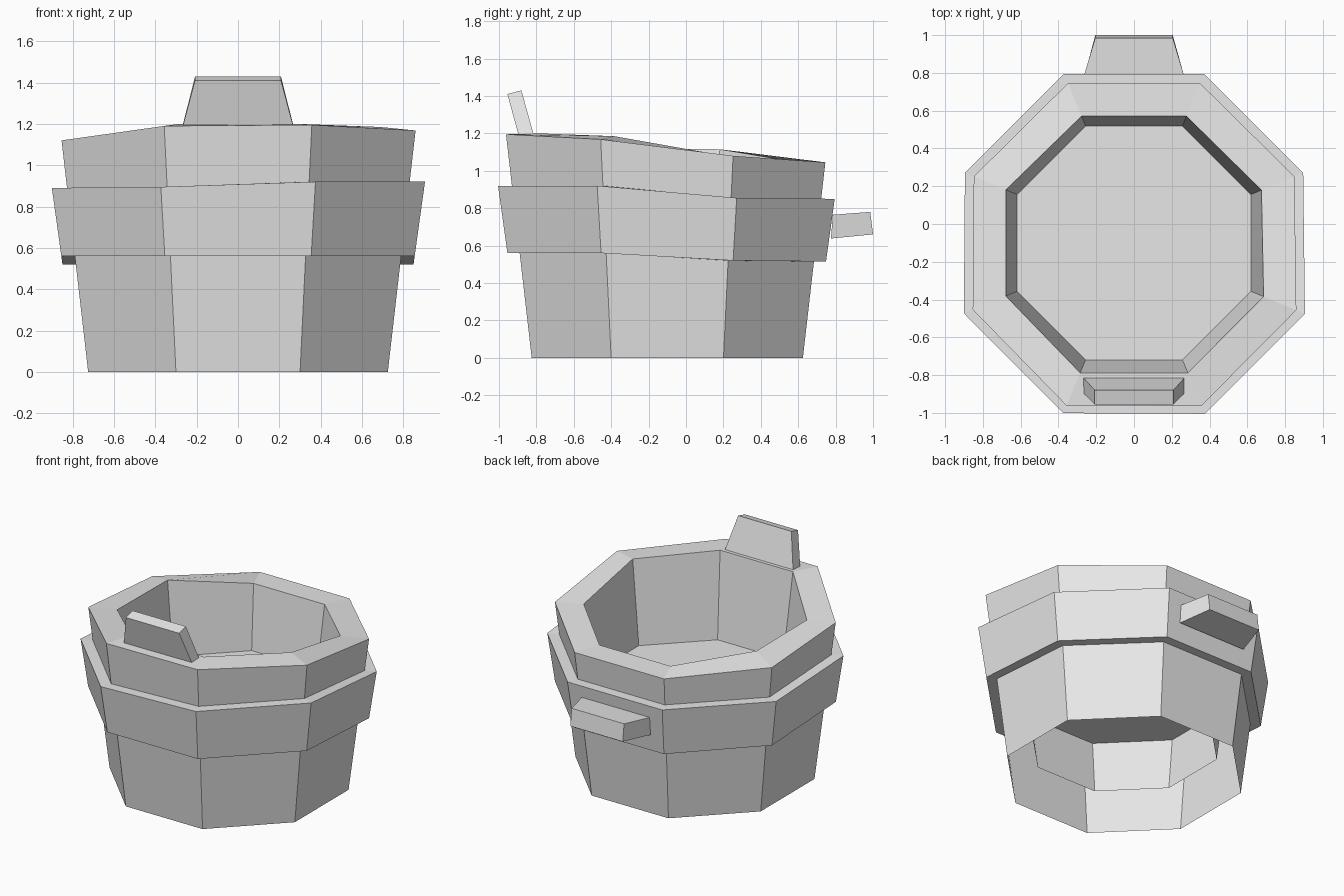
import bpy, math

if "Cube" in bpy.data.objects:
    bpy.data.objects.remove(bpy.data.objects["Cube"])

CY = -0.1  # tub axis sits slightly forward of centre because of the rear handle

grey = bpy.data.materials.new("plain_grey")
grey.diffuse_color = (0.8, 0.8, 0.8, 1)
grey.use_nodes = True
grey.node_tree.nodes["Principled BSDF"].inputs["Base Color"].default_value = grey.diffuse_color


def make(name, verts, faces):
    me = bpy.data.meshes.new(name)
    me.from_pydata(verts, [], faces)
    me.materials.append(grey)
    me.update()
    ob = bpy.data.objects.new(name, me)
    bpy.context.collection.objects.link(ob)
    return ob


def ring(base, slope, heights):
    """Octagon whose flat-to-centre distance grows with height; corners run from right-back anticlockwise."""
    if not isinstance(heights, (list, tuple)):
        heights = [heights] * 8
    pts = []
    for k, z in enumerate(heights):
        a = math.radians(22.5 + 45 * k)
        r = (base + slope * z) / math.cos(math.radians(22.5))
        pts.append((r * math.cos(a), CY + r * math.sin(a), z))
    return pts


def loft(name, rings, closed=False):
    verts = [p for r in rings for p in r]
    n = len(rings)
    faces = []
    for i in range(n if closed else n - 1):
        a, b = 8 * i, 8 * ((i + 1) % n)
        for k in range(8):
            j = (k + 1) % 8
            faces.append((a + k, a + j, b + j, b + k))
    return make(name, verts, faces)


WALL = (0.725, 0.115)
LINER = (0.55, 0.115)
BAND = (0.777, 0.139)

# uneven heights around the rim and the band
rim_out = [1.08, 1.045, 1.045, 1.07, 1.12, 1.19, 1.195, 1.168]
rim_in = [1.085, 1.05, 1.05, 1.115, 1.12, 1.2, 1.2, 1.185]
band_top = [0.855, 0.85, 0.85, 0.85, 0.89, 0.895, 0.92, 0.92]
band_low = [0.52, 0.515, 0.515, 0.52, 0.56, 0.56, 0.56, 0.56]

# outer wall, rim and inner liner as one sheet, open underneath
loft("tub_wall", [ring(*WALL, 0), ring(*WALL, rim_out),
                  ring(*LINER, rim_in), ring(*LINER, 0.22)])

# raised floor inside the liner
make("tub_floor", ring(*LINER, 0.6), [tuple(range(8))])

# thick hoop around the wall
loft("hoop", [ring(*WALL, band_low), ring(*BAND, band_low),
              ring(*BAND, band_top), ring(*WALL, band_top)], closed=True)


def tapered_block(name, base, tip, half_base, half_tip):
    """Block from two (y, z) pairs at its base and two at its tip, narrowing in x."""
    verts = []
    for pair, h in ((base, half_base), (tip, half_tip)):
        (y0, z0), (y1, z1) = pair
        verts += [(-h, y0, z0), (h, y0, z0), (h, y1, z1), (-h, y1, z1)]
    faces = [(3, 2, 1, 0), (4, 5, 6, 7)]
    faces += [(i, (i + 1) % 4, 4 + (i + 1) % 4, 4 + i) for i in range(4)]
    return make(name, verts, faces)


# upright grip on the front rim, leaning forward
tapered_block("front_grip", ((-0.895, 1.19), (-0.815, 1.195)),
              ((-0.955, 1.41), (-0.88, 1.43)), 0.267, 0.208)

# grip sticking out of the hoop at the back
tapered_block("back_grip", ((0.785, 0.765), (0.775, 0.638)),
              ((0.985, 0.78), (1.0, 0.66)), 0.265, 0.205)
# keep the back grip's faces pointing outward
bpy.data.objects["back_grip"].data.flip_normals()
